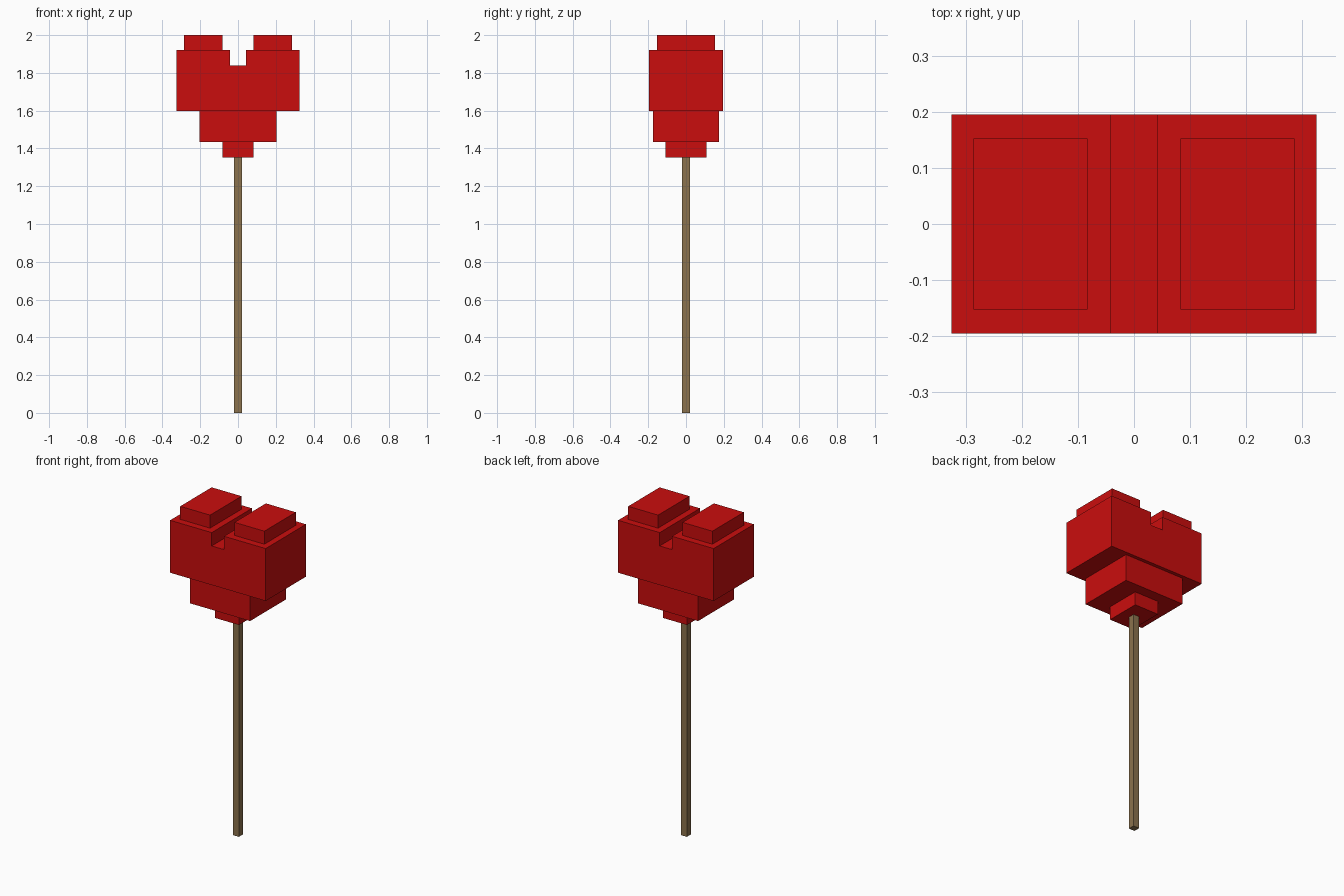
import bpy
import bmesh

if "Cube" in bpy.data.objects:
    bpy.data.objects.remove(bpy.data.objects["Cube"], do_unlink=True)


def make_material(name, color):
    mat = bpy.data.materials.new(name)
    mat.use_nodes = True
    mat.diffuse_color = color
    mat.node_tree.nodes["Principled BSDF"].inputs["Base Color"].default_value = color
    return mat


red = make_material("heart red", (0.59, 0.004, 0.004, 1))
wood = make_material("stick brown", (0.26, 0.17, 0.075, 1))


def prism(name, outline, depth, mat):
    """Extrude an outline in the xz plane, centred on y = 0."""
    bm = bmesh.new()
    face = bm.faces.new([bm.verts.new((x, -depth / 2, z)) for x, z in outline])
    ext = bmesh.ops.extrude_face_region(bm, geom=[face])
    verts = [v for v in ext["geom"] if isinstance(v, bmesh.types.BMVert)]
    bmesh.ops.translate(bm, verts=verts, vec=(0, depth, 0))
    bmesh.ops.recalc_face_normals(bm, faces=bm.faces[:])
    mesh = bpy.data.meshes.new(name)
    bm.to_mesh(mesh)
    bm.free()
    mesh.materials.append(mat)
    obj = bpy.data.objects.new(name, mesh)
    bpy.context.collection.objects.link(obj)
    return obj


def box(name, x0, x1, z0, z1, depth, mat):
    return prism(name, [(x0, z0), (x1, z0), (x1, z1), (x0, z1)], depth, mat)


# Stick
box("stick", -0.02, 0.02, 0, 1.352, 0.04, wood)

# Heart: stepped point, notched body and two top lobes
box("heart_point", -0.082, 0.082, 1.352, 1.434, 0.216, red)
box("heart_middle", -0.204, 0.204, 1.434, 1.598, 0.348, red)
half = [(0.325, 1.598), (0.325, 1.92), (0.042, 1.92), (0.042, 1.838)]
prism("heart_body", half + [(-x, z) for x, z in reversed(half)], 0.391, red)
for side, s in (("left", 1), ("right", -1)):
    box(side + "_lobe", s * 0.083, s * 0.286, 1.92, 2.0, 0.305, red)
